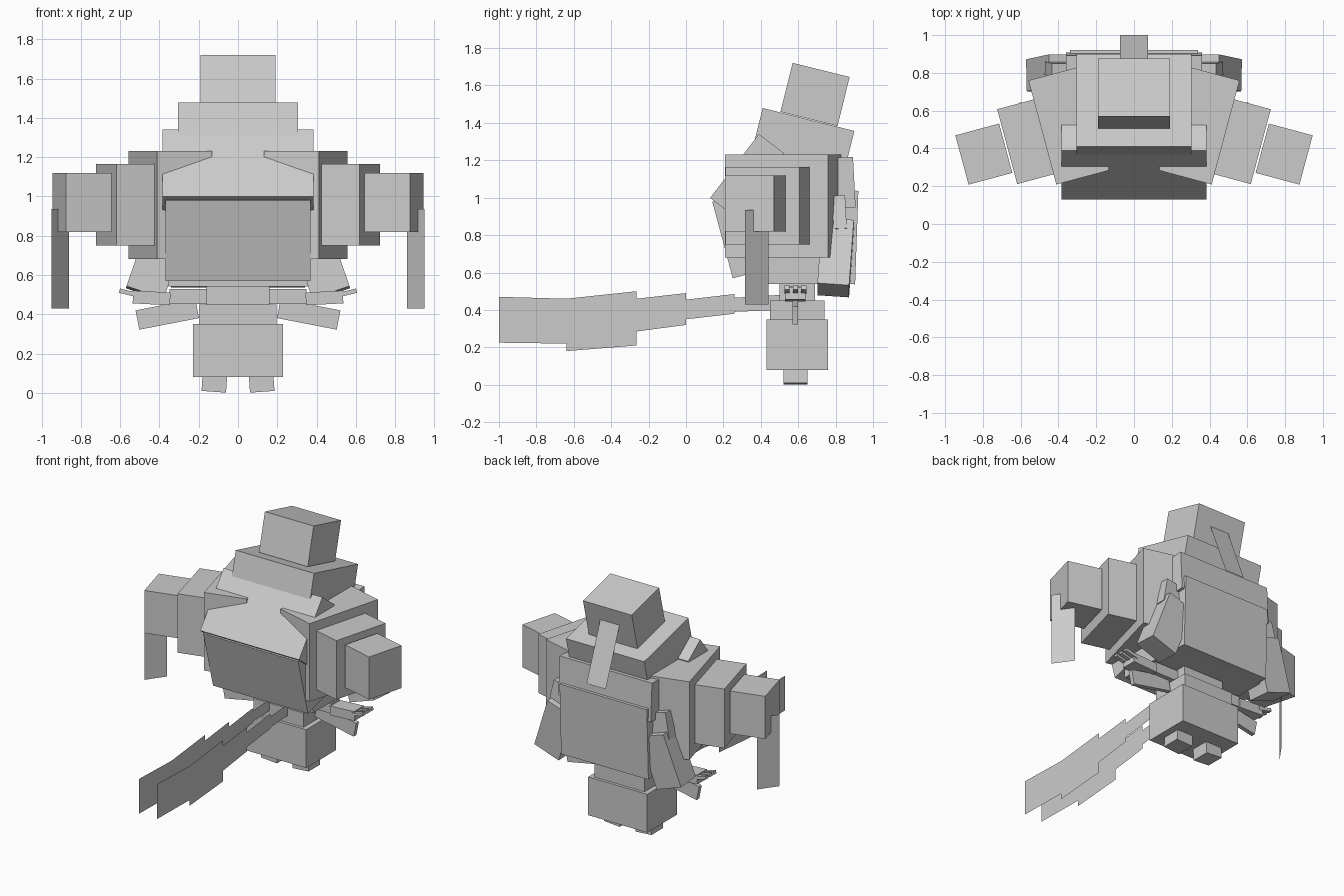
import bpy, bmesh
from math import radians
from mathutils import Euler, Vector

old = bpy.data.objects.get("Cube")
if old:
    bpy.data.objects.remove(old, do_unlink=True)

GREY = (0.6, 0.6, 0.6, 1)
grey = bpy.data.materials.new("plain grey")
grey.use_nodes = True
grey.diffuse_color = GREY
grey.node_tree.nodes["Principled BSDF"].inputs["Base Color"].default_value = GREY


def finish(name, bm):
    mesh = bpy.data.meshes.new(name)
    bm.to_mesh(mesh)
    bm.free()
    mesh.materials.append(grey)
    ob = bpy.data.objects.new(name, mesh)
    bpy.context.collection.objects.link(ob)
    return ob


def box(name, centre, size, rot=(0, 0, 0)):
    bm = bmesh.new()
    bmesh.ops.create_cube(bm, size=1)
    turn = Euler([radians(a) for a in rot]).to_matrix()
    for v in bm.verts:
        v.co = turn @ Vector(c * s for c, s in zip(v.co, size)) + Vector(centre)
    return finish(name, bm)


def sheet(name, outline):
    bm = bmesh.new()
    bm.faces.new([bm.verts.new(p) for p in outline])
    return finish(name, bm)


def pair(name, centre, size, rot=(0, 0, 0)):
    for side, s in (("left", 1), ("right", -1)):
        box(f"{side}_{name}", (s * centre[0], *centre[1:]), size,
            (rot[0], s * rot[1], s * rot[2]))


# Hat, brim and ribbon
box("hat_crown", (0, 0.69, 1.552), (0.38, 0.314, 0.27), (-14, 0, 0))
box("hat_brim", (0, 0.625, 1.297), (0.61, 0.505, 0.25), (-14, 0, 0))
sheet("hat_ribbon", [(-0.075, 0.84, 1.55), (0.075, 0.84, 1.55),
                     (0.075, 1.0, 1.14), (-0.075, 1.0, 1.14)])

# Body with sloped front plates and back panels
box("body", (0, 0.58, 0.87), (0.71, 0.5, 0.66))
box("brow_plate", (0, 0.327, 1.118), (0.77, 0.43, 0.17), (52.6, 0, 0))
box("chest_plate", (0, 0.292, 0.80), (0.74, 0.2, 0.424), (15, 0, 0))
box("upper_back_panel", (0, 0.84, 1.08), (0.72, 0.12, 0.27), (3, 0, 0))
box("lower_back_panel", (0, 0.828, 0.79), (0.68, 0.17, 0.5), (-2, 0, 0))

# Stepped sleeves swept forward
pair("shoulder", (0.345, 0.522, 0.955), (0.29, 0.57, 0.55), (0, 0, -15))
pair("upper_sleeve", (0.565, 0.438, 0.957), (0.22, 0.41, 0.415), (0, 0, -15))
pair("cuff", (0.795, 0.37, 0.97), (0.24, 0.27, 0.30), (0, 0, -15))
for side, s in (("left", 1), ("right", -1)):
    sheet(f"{side}_sleeve_strip", [(s * 0.95, 0.315, 0.43), (s * 0.86, 0.44, 0.43),
                                   (s * 0.86, 0.44, 0.935), (s * 0.95, 0.315, 0.935)])

# Coat tails
pair("coat_tail", (0.415, 0.8, 0.68), (0.2, 0.17, 0.37), (-4, -19, 0))
pair("coat_tail_top", (0.39, 0.82, 0.91), (0.13, 0.07, 0.18), (3, -12, 0))

# Small folded arms with fingers
pair("small_arm", (0.25, 0.585, 0.49), (0.2, 0.09, 0.075))
pair("small_hand", (0.44, 0.585, 0.483), (0.19, 0.11, 0.065), (0, -3, 0))
for i, y in enumerate((0.54, 0.585, 0.63)):
    pair(f"finger_{i + 1}", (0.555, y, 0.508), (0.1, 0.028, 0.022), (0, -14, 0))
pair("arm_fin", (0.36, 0.585, 0.40), (0.31, 0.03, 0.1), (0, 11, 0))

# Waist, hips and feet
box("waist", (0, 0.595, 0.5), (0.32, 0.19, 0.14))
box("belt", (0, 0.595, 0.4), (0.39, 0.29, 0.1))
box("hips", (0, 0.595, 0.215), (0.46, 0.33, 0.27))
pair("foot", (0.12, 0.585, 0.055), (0.125, 0.13, 0.1), (0, -4, 0))

# Two long flat streamers, widening in steps: y start, y end, bottoms, tops
STEPS = [
    (-1.0, -0.64, 0.225, 0.22, 0.47, 0.46),
    (-0.64, -0.265, 0.18, 0.21, 0.46, 0.50),
    (-0.265, 0.0, 0.285, 0.32, 0.46, 0.49),
    (0.0, 0.26, 0.35, 0.38, 0.455, 0.485),
    (0.26, 0.5, 0.39, 0.40, 0.465, 0.48),
]
for side, x in (("left", 0.07), ("right", -0.07)):
    for i, (y0, y1, b0, b1, t0, t1) in enumerate(STEPS):
        sheet(f"{side}_streamer_{i + 1}",
              [(x, y0, b0), (x, y1, b1), (x, y1, t1), (x, y0, t0)])
